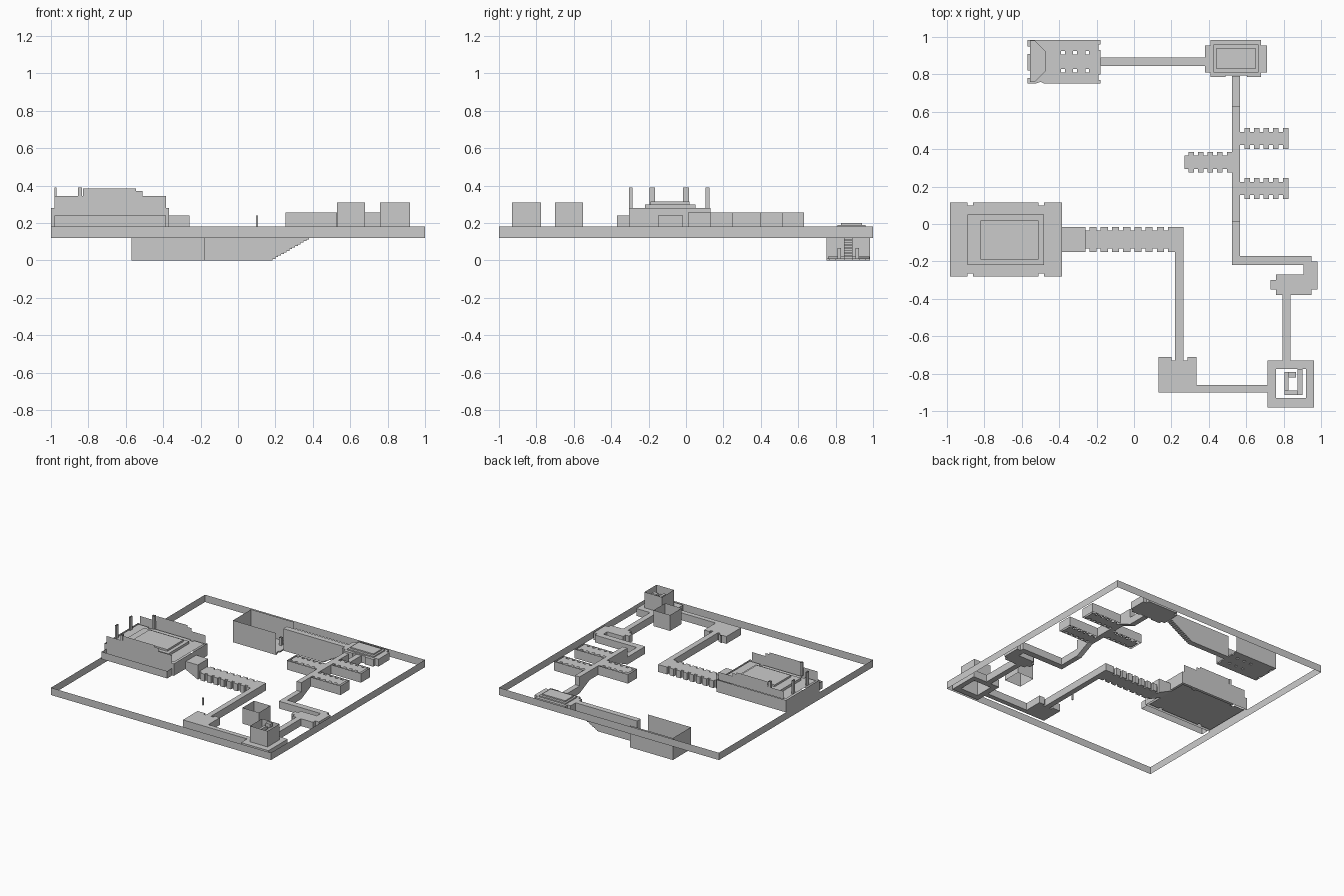
import bpy, bmesh
from mathutils import Vector
from mathutils.geometry import tessellate_polygon

cube = bpy.data.objects.get("Cube")
if cube:
    bpy.data.objects.remove(cube, do_unlink=True)


def prism(name, loops, low, high, floor=True, roof=True, sides=True, axis="z"):
    """Extrude an outline (further loops are holes) along z, x or y."""
    place = {"z": lambda a, b, c: (a, b, c),
             "y": lambda a, b, c: (a, c, b),
             "x": lambda a, b, c: (c, a, b)}[axis]
    bm = bmesh.new()
    rings = [[[bm.verts.new(place(a, b, h)) for a, b in loop] for loop in loops]
             for h in (low, high)]
    if sides:
        for below, above in zip(*rings):
            for i in range(len(below)):
                j = (i + 1) % len(below)
                bm.faces.new((below[i], below[j], above[j], above[i]))
    tris = tessellate_polygon([[Vector((a, b, 0)) for a, b in loop] for loop in loops])
    for wanted, ring in zip((floor, roof), rings):
        flat = [v for loop in ring for v in loop]
        if wanted:
            for tri in tris:
                bm.faces.new([flat[i] for i in tri])
    loose = [v for v in bm.verts if not v.link_faces]
    bmesh.ops.delete(bm, geom=loose, context="VERTS")
    bmesh.ops.recalc_face_normals(bm, faces=bm.faces)
    bmesh.ops.dissolve_limit(bm, angle_limit=0.01, verts=bm.verts, edges=bm.edges)
    mesh = bpy.data.meshes.new(name)
    bm.to_mesh(mesh)
    bm.free()
    obj = bpy.data.objects.new(name, mesh)
    bpy.context.collection.objects.link(obj)


def rect(x0, x1, y0, y1):
    return [(x0, y0), (x1, y0), (x1, y1), (x0, y1)]


def walls(name, outline, low, high):
    prism(name, [outline], low, high, floor=False, roof=False)


def sheet(name, outline, at, axis):
    """Single flat panel standing across the given axis."""
    prism(name, [outline], at, at, roof=False, sides=False, axis=axis)


def room(name, plan, shell, low, high):
    """Notched floor and roof inside a plain rectangular shell."""
    prism(name + "_floor_and_roof", [plan], low, high, sides=False)
    walls(name + "_walls", shell, low, high)


def toothed(x0, x1, y0, y1, count, depth=0.02, gap=0.022):
    """Rectangle whose two long sides carry evenly spaced notches."""
    step = (x1 - x0) / count
    side = []
    for i in range(count):
        x = x0 + i * step
        side += [(x, depth), (x + gap, depth), (x + gap, 0), (x + step, 0)]
    return [(x, y0 + d) for x, d in side] + [(x, y1 - d) for x, d in reversed(side)]


F, C = 0.12, 0.18          # ordinary floor and ceiling heights
UP, UPC = 0.18, 0.255      # raised floor and ceiling heights

# Thin boundary wall around the whole plan
walls("boundary_wall", rect(-1, 1, -1, 1), F, C)

# Large raised arena with stepped roof, front terrace and parapets
arena = [(-.985, -.28), (-.89, -.28), (-.89, -.265), (-.86, -.265), (-.86, -.28),
         (-.51, -.28), (-.51, -.265), (-.48, -.265), (-.48, -.28), (-.385, -.28),
         (-.385, .115), (-.48, .115), (-.48, .1), (-.51, .1), (-.51, .115),
         (-.86, .115), (-.86, .1), (-.89, .1), (-.89, .115), (-.985, .115)]
room("arena", arena, rect(-1, -.37, -.305, .13), UP, .28)
walls("arena_terrace", rect(-.98, -.385, -.37, -.305), UP, .24)
prism("arena_roof_lower", [rect(-.89, -.48, -.22, .05)], .28, .3)
prism("arena_roof_upper", [rect(-.82, -.51, -.19, .02)], .3, .315)
panel = [(-.98, .28), (-.98, .345), (-.83, .345), (-.83, .385), (-.545, .385),
         (-.545, .37), (-.51, .37), (-.51, .345), (-.385, .345), (-.385, .28)]
for side, y, inner in (("front", -.305, -.285), ("back", .125, .105)):
    sheet("arena_parapet_" + side, panel, y, "y")
    walls("arena_pillar_" + side, rect(-.855, -.835, min(y, inner), max(y, inner)), .28, .39)
for i, y in enumerate((-.18, 0)):
    walls(f"arena_post_{i}", rect(-.982, -.97, y - .015, y + .015), .28, .39)

# Notched gallery climbing to the arena, and the south rooms
entry = [(-.385, UP), (-.26, F), (-.26, .24), (-.385, .24)]
prism("gallery_entry", [entry], -.15, -.015, axis="y")
prism("gallery", [toothed(-.26, .22, -.15, -.015, 8)], F, C)
prism("west_passage", [rect(.22, .265, -.73, -.015)], F, C)
corner = [(.13, -.9), (.333, -.9), (.333, -.71), (.285, -.71), (.285, -.73),
          (.2, -.73), (.2, -.71), (.13, -.71)]
prism("corner_room", [corner], F, C)
prism("south_passage", [rect(.333, .713, -.9, -.86)], F, C)
walls("marker_post", rect(.095, .108, -.605, -.595), C, .24)

# Tower room: a square opening with a shaft and rising spiral walk
prism("tower_room", [rect(.713, .963, -.98, -.73), rect(.76, .92, -.93, -.775)], F, C)
walls("tower_shaft", rect(.76, .92, -.93, -.775), C, .31)
legs = [rect(.875, .9, -.915, -.775), rect(.805, .875, -.915, -.89),
        rect(.805, .825, -.89, -.79), rect(.825, .865, -.82, -.79)]
for i, leg in enumerate(legs):
    prism(f"spiral_walk_{i}", [leg], .19 + i * .03, .22 + i * .03)
walls("open_shaft", rect(.53, .68, -.7, -.55), C, .31)

# East rooms and their passages
prism("east_passage", [rect(.793, .838, -.73, -.38)], F, C)
east = [(.525, .01), (.525, -.22), (.905, -.22), (.905, -.27), (.76, -.27),
        (.76, -.3), (.73, -.3), (.73, -.35), (.76, -.35), (.76, -.38),
        (.948, -.38), (.948, -.35), (.98, -.35), (.98, -.2), (.948, -.2),
        (.948, -.17), (.568, -.17), (.568, .01)]
prism("east_room", [east], F, C)

# Raised passage with ramps, and three side cells
ramp = [(.01, F), (.14, UP), (.5, UP), (.63, F), (.63, UPC), (.01, UPC)]
prism("raised_passage", [ramp], .525, .568, axis="x")
prism("north_passage", [rect(.525, .568, .63, .79)], F, C)
for name, x0, x1, y, west, east_end in (
        ("lower_cell", .568, .825, .135, 0, .015),
        ("west_cell", .27, .525, .275, .015, 0),
        ("upper_cell", .568, .825, .402, 0, .015)):
    shell = rect(x0 - west, x1 + east_end, y - .005, y + .115)
    room(name, toothed(x0, x1, y, y + .11, 5), shell, UP, UPC)

# North chamber with stepped roof
chamber = [(.38, .81), (.41, .81), (.41, .785), (.49, .785), (.49, .795), (.605, .795),
           (.605, .785), (.68, .785), (.68, .81), (.71, .81), (.71, .955), (.68, .955),
           (.68, .985), (.41, .985), (.41, .955), (.38, .955)]
prism("north_chamber", [chamber], F, C)
prism("chamber_roof_lower", [rect(.425, .665, .81, .96)], C, .19)
prism("chamber_roof_upper", [rect(.44, .65, .83, .94)], .19, .2)

# Stepped passage descending to the sunken hall
COUNT = 14
stairs = [(-.18, C), (-.18, 0), (.17, 0)]
for i in range(COUNT):
    x = .17 + (i + 1) * .21 / COUNT
    z = (i + 1) * F / COUNT
    stairs += [(x, z - F / COUNT), (x, z)]
prism("stair_passage", [stairs + [(.38, C)]], .845, .89, axis="y")

# Sunken open hall with plain walls, short pillars and a raised end
hall = [(-.57, .75), (-.53, .75), (-.5, .76), (-.48, .75), (-.18, .75), (-.18, .77),
        (-.19, .77), (-.19, .8), (-.18, .8), (-.18, .93), (-.19, .93), (-.19, .96),
        (-.18, .96), (-.18, .985), (-.57, .985), (-.57, .95), (-.555, .95),
        (-.555, .91), (-.57, .91), (-.57, .82), (-.555, .82), (-.555, .78), (-.57, .78)]
pillars = [rect(x, x + .02, y, y + .02) for x in (-.39, -.325, -.26) for y in (.81, .905)]
sheet("hall_floor_edge", rect(-.57, -.18, 0, C), .75, "y")
sheet("hall_back_wall", rect(-.57, -.18, 0, C), .985, "y")
sheet("hall_end_wall", rect(.75, .985, 0, C), -.57, "x")
prism("hall_floor", [hall] + pillars, 0, .01, roof=False)
for i, outline in enumerate(pillars):
    walls(f"hall_pillar_{i}", outline, 0, .065)
stage = [(-.555, .76), (-.53, .76), (-.47, .82), (-.47, .92), (-.53, .98), (-.555, .98)]
prism("hall_stage", [stage], 0, .02)
